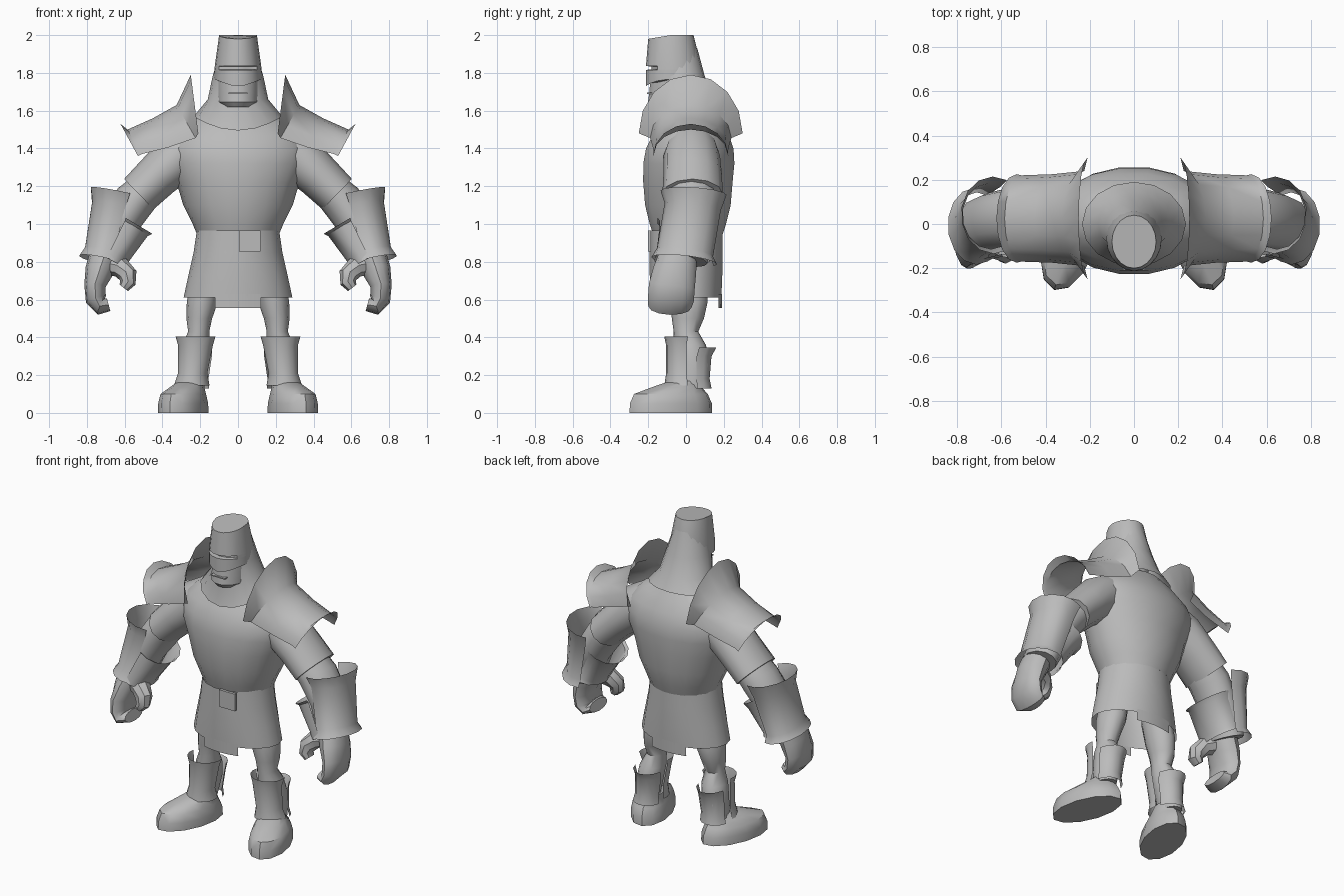
import bpy, bmesh, math
from mathutils import Vector, Matrix

steel = bpy.data.materials.new("grey steel")
steel.diffuse_color = (0.5, 0.5, 0.5, 1)


def finish(name, bm, mirror=False, angle=40):
    """Turn a bmesh into a shaded object, optionally mirrored across x."""
    bmesh.ops.recalc_face_normals(bm, faces=bm.faces)
    me = bpy.data.meshes.new(name)
    bm.to_mesh(me)
    bm.free()
    me.materials.append(steel)
    ob = bpy.data.objects.new(name, me)
    bpy.context.collection.objects.link(ob)
    bpy.ops.object.select_all(action='DESELECT')
    ob.select_set(True)
    bpy.context.view_layer.objects.active = ob
    bpy.ops.object.shade_smooth_by_angle(angle=math.radians(angle))
    if mirror:
        ob.modifiers.new("Mirror", 'MIRROR').use_mirror_merge = False
    return ob


def skin(bm, rings, closed, caps):
    """Bridge equal rings of points with quads."""
    vs = [[bm.verts.new(p) for p in r] for r in rings]
    n = len(vs[0])
    for a, b in zip(vs, vs[1:]):
        for i in range(n if closed else n - 1):
            j = (i + 1) % n
            bm.faces.new((a[i], a[j], b[j], b[i]))
    if closed and caps:
        bm.faces.new(vs[0])
        bm.faces.new(vs[-1])


def tube(name, path, n=12, flat=False, arc=None, caps=True, mirror=False, tweak=None, turn=0):
    """Elliptic loft; path rows are x, y, z, radius across, radius in y."""
    pts = [Vector(p[:3]) for p in path]
    closed = arc is None
    a0, a1 = arc or (0, 360)
    rings = []
    for k, p in enumerate(path):
        u, v = Vector((1, 0, 0)), Vector((0, 1, 0))
        if not flat:
            t = (pts[min(k + 1, len(pts) - 1)] - pts[max(k - 1, 0)]).normalized()
            u = t.cross(v).normalized()
            v = u.cross(t).normalized()
        ring = []
        for i in range(n if closed else n + 1):
            a = math.radians(a0 + (a1 - a0) * i / n)
            q = pts[k] + u * p[3] * math.cos(a) + v * p[4] * math.sin(a)
            ring.append(tweak(k, a, q) if tweak else q)
        rings.append(ring)
    bm = bmesh.new()
    skin(bm, rings, closed, caps)
    if turn:
        bmesh.ops.rotate(bm, verts=bm.verts, cent=pts[0],
                         matrix=Matrix.Rotation(math.radians(turn), 3, 'Z'))
    return finish(name, bm, mirror)


def box(name, lo, hi):
    bm = bmesh.new()
    bmesh.ops.create_cube(bm, size=1)
    for v in bm.verts:
        v.co = [l + (h - l) * (c + 0.5) for l, h, c in zip(lo, hi, v.co)]
    return finish(name, bm)


# Torso
tube("torso", [(0, .01, .94, .215, .185), (0, .01, 1.0, .24, .205), (0, .01, 1.1, .29, .23),
               (0, .01, 1.22, .325, .24), (0, .015, 1.32, .37, .245), (0, .02, 1.4, .38, .235),
               (0, .025, 1.47, .35, .205), (0, .03, 1.54, .27, .16), (0, .03, 1.6, .16, .12)],
     n=18, flat=True)

# Skirt with front and back tabs, belt buckle
tube("skirt", [(0, 0, .965, .218, .195), (0, 0, .85, .235, .195),
               (0, 0, .73, .262, .195), (0, 0, .61, .288, .19)], n=18, flat=True, caps=False)
for nm, arc in (("front_tab", (245, 295)), ("back_tab", (65, 115))):
    tube(nm, [(0, 0, .63, .284, .191), (0, 0, .555, .29, .19)], n=4, flat=True, arc=arc)
box("buckle", (.005, -.202, .855), (.12, -.185, .965))


# Hood flaring to a collar that dips at the front
def dip(k, a, q):
    if k == 3:
        q.z -= .075 * max(0, -math.sin(a)) ** 2 - .02 * max(0, math.sin(a))
    return q


tube("hood", [(0, -.05, 1.93, .09, .11), (0, -.03, 1.78, .135, .13),
              (0, 0, 1.66, .16, .15), (0, .0, 1.57, .235, .19)],
     n=16, flat=True, caps=False, tweak=dip)


# Helmet: sloped crown, lower edge pointed at the front, eye slit pushed in
def visor(k, a, q):
    front = max(0, -math.sin(a))
    if k == 0:
        q.z -= .035 * front ** 3
    if k in (2, 3) and front > .7:
        q.y += .03
    if k == 5:
        q.z -= .02 * front
    return q


tube("helmet", [(0, -.065, 1.765, .126, .148), (0, -.065, 1.816, .125, .148),
                (0, -.065, 1.818, .125, .148), (0, -.066, 1.834, .123, .146),
                (0, -.066, 1.836, .123, .146), (0, -.08, 2.0, .1, .12)],
     n=20, flat=True, tweak=visor)

# Jaw and lips
tube("jaw", [(0, -.06, 1.8, .115, .13), (0, -.06, 1.7, .113, .137),
             (0, -.06, 1.645, .11, .145), (0, -.06, 1.62, .085, .125)], n=14, flat=True)
box("lips", (-.05, -.207, 1.688), (.05, -.18, 1.695))

# Pauldrons: arched shell with a tall inner fin
# rows: apex x, end x, apex z, end z, centre y, half width
bm = bmesh.new()
rows = [(.25, .21, 1.79, 1.48, .025, .275), (.325, .225, 1.63, 1.455, .025, .215),
        (.45, .37, 1.56, 1.405, .025, .20), (.585, .51, 1.5, 1.37, .025, .195),
        (.622, .53, 1.53, 1.36, .025, .20)]
arch = []
for xa, xe, za, ze, cy, ry in rows:
    arch.append([])
    for i in range(9):
        a = math.pi * i / 8
        s = math.sin(a)
        arch[-1].append((xe + (xa - xe) * s, cy + ry * math.cos(a), ze + (za - ze) * s))
skin(bm, arch, False, False)
finish("pauldron", bm, True)

# Arms
tube("upper_arm", [(.21, .03, 1.42, .13, .13), (.31, .03, 1.36, .135, .15), (.42, .035, 1.26, .12, .155),
                   (.525, .035, 1.158, .112, .16)], mirror=True)
tube("forearm", [(.47, .03, 1.2, .095, .13), (.55, .03, 1.12, .11, .135),
                 (.64, .015, .99, .105, .13), (.71, -.015, .81, .09, .13)], mirror=True)

# Gauntlets: long outer shell and shorter inner guard
tube("gauntlet_outer", [(.635, .04, 1.165, .15, .175), (.65, .035, 1.09, .128, .15),
                        (.705, -.005, .85, .11, .15), (.715, -.01, .805, .13, .175)],
     n=9, arc=(-115, 115), mirror=True)
tube("gauntlet_inner", [(.565, 0, 1.015, .13, .155), (.58, 0, .99, .115, .142),
                        (.66, -.02, .84, .09, .14), (.675, -.02, .81, .092, .15)],
     n=8, arc=(75, 285), mirror=True)

# Curled fingers and thumb
tube("hand", [(.705, -.04, .84, .08, .10), (.735, -.06, .75, .075, .115), (.758, -.075, .67, .056, .122),
              (.752, -.08, .60, .055, .122), (.725, -.085, .562, .046, .115),
              (.685, -.085, .573, .035, .09)], mirror=True)
tube("thumb", [(.69, -.07, .79, .06, .06), (.62, -.10, .77, .055, .06), (.585, -.125, .73, .052, .05),
               (.583, -.135, .69, .042, .045), (.605, -.135, .662, .028, .035)], n=8, mirror=True)

# Legs
tube("leg", [(.16, .01, .72, .08, .10), (.188, .015, .59, .083, .10), (.205, .01, .5, .068, .085),
             (.208, 0, .43, .056, .065), (.22, .02, .36, .075, .085), (.235, .035, .26, .075, .095),
             (.25, .03, .13, .06, .085)], flat=True, mirror=True)

# Greaves with flared rims, and a calf plate behind
tube("greave", [(.225, -.015, .405, .106, .10), (.225, -.02, .355, .092, .085),
                (.24, -.02, .21, .078, .085), (.245, -.015, .145, .095, .10)],
     n=10, arc=(165, 375), flat=True, mirror=True)
tube("calf_plate", [(.225, .05, .345, .09, .11), (.225, .04, .30, .088, .095),
                    (.235, .04, .18, .08, .085), (.24, .045, .13, .088, .09)],
     n=6, arc=(10, 170), flat=True, mirror=True)

# Boots turned outwards
tube("boot", [(.29, -.08, 0, .118, .23), (.29, -.08, .05, .118, .228), (.29, -.08, .1, .108, .205),
              (.28, -.045, .135, .085, .14), (.27, .01, .17, .068, .085)],
     n=12, flat=True, mirror=True, turn=18)
